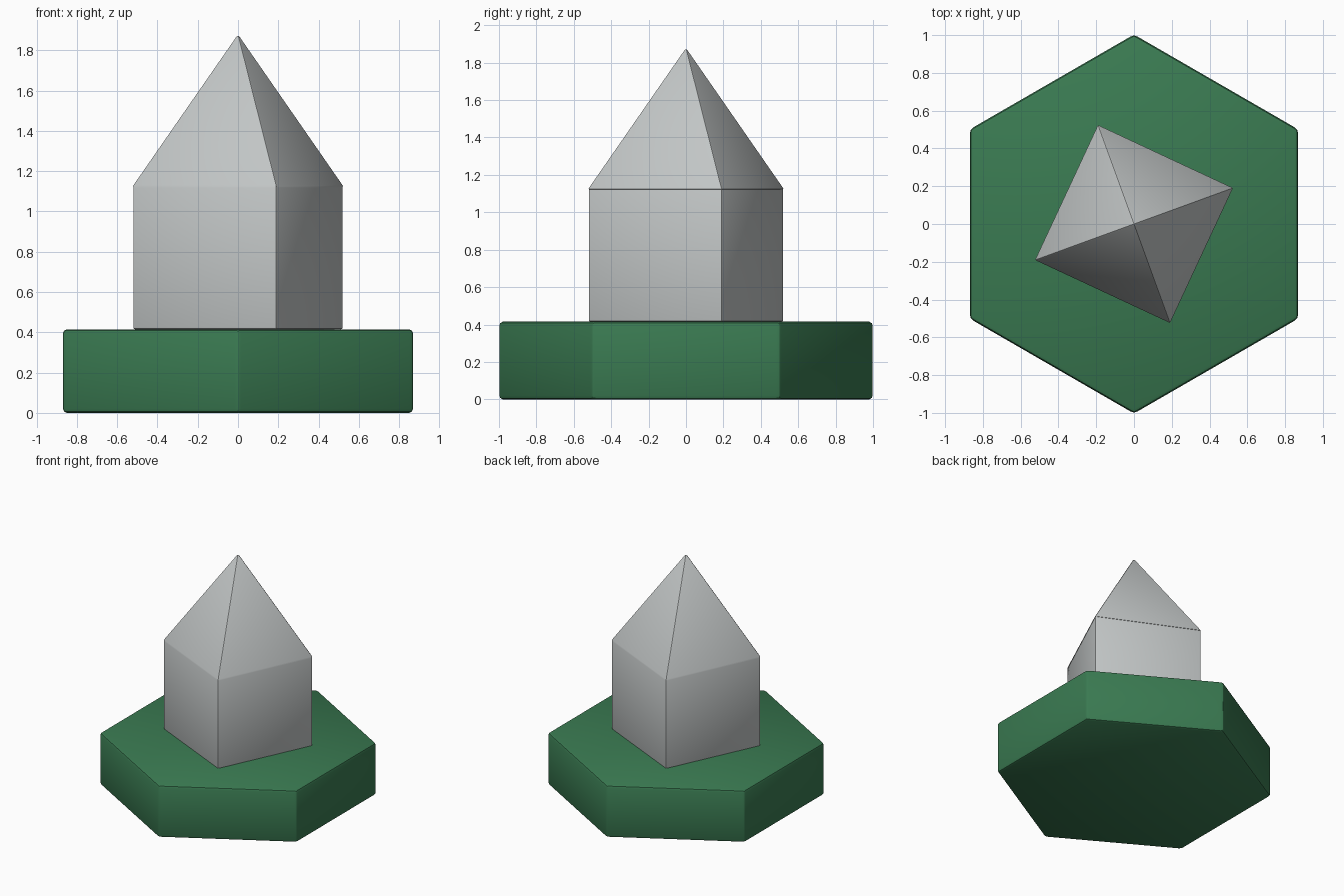
import bpy
from math import radians

cube = bpy.data.objects.get("Cube")
if cube:
    bpy.data.objects.remove(cube, do_unlink=True)


def make_material(name, color):
    mat = bpy.data.materials.new(name)
    mat.use_nodes = True
    mat.diffuse_color = color
    mat.node_tree.nodes["Principled BSDF"].inputs["Base Color"].default_value = color
    return mat


def make_prism(name, sides, r_low, r_high, z_low, z_high, angle, bevel, mat):
    """Upright prism or pyramid with softly rounded edges; angle places its first corner."""
    bpy.ops.mesh.primitive_cone_add(
        vertices=sides, radius1=r_low, radius2=r_high, depth=z_high - z_low,
        location=(0, 0, (z_low + z_high) / 2), rotation=(0, 0, radians(angle)))
    obj = bpy.context.object
    obj.name = name
    obj.data.materials.append(mat)
    mod = obj.modifiers.new("soft_edges", "BEVEL")
    mod.width = bevel
    mod.segments = 2
    mod.limit_method = "ANGLE"
    bpy.ops.object.modifier_apply(modifier=mod.name)
    bpy.ops.object.shade_smooth_by_angle(angle=radians(30))
    return obj


green = make_material("grass_green", (0.042, 0.195, 0.083, 1))
grey = make_material("pale_grey", (0.54, 0.565, 0.565, 1))

# Hexagonal ground slab with corners at front and back
make_prism("base", 6, 1.003, 1.003, 0, 0.415, 0, 0.02, green)

# Square tower body, turned on the slab
make_prism("tower_body", 4, 0.557, 0.557, 0.415, 1.128, 20, 0.01, grey)

# Pyramid roof, flush with the body
make_prism("tower_roof", 4, 0.562, 0, 1.122, 1.883, 20, 0.008, grey)
